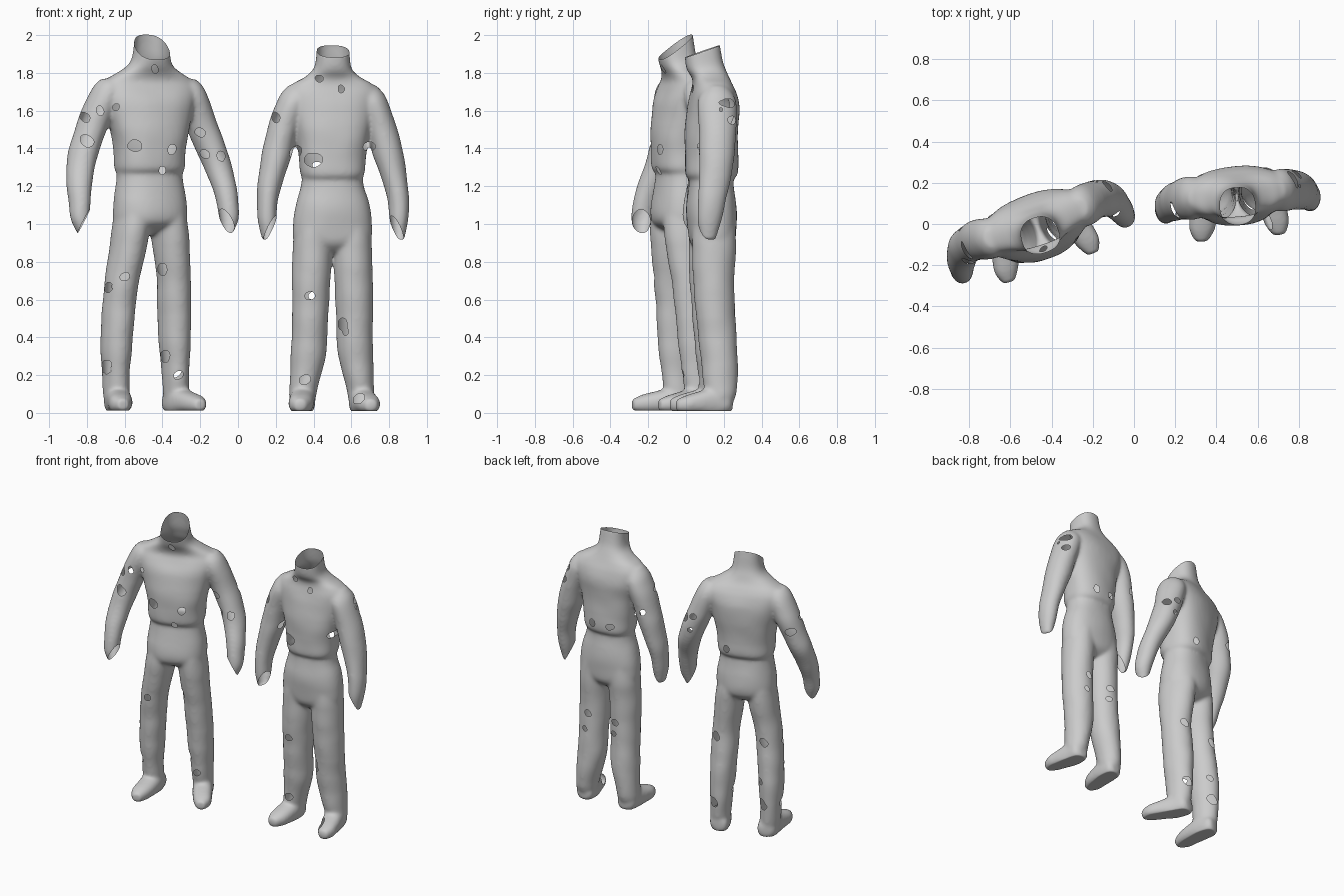
import bpy, bmesh, math
from mathutils import Vector, Matrix, noise


def spline(rows, n=5):
    # Catmull-Rom through rows of numbers
    out = []
    for i in range(len(rows) - 1):
        p = [rows[max(0, min(len(rows) - 1, i + k))] for k in (-1, 0, 1, 2)]
        for j in range(n):
            t = j / n
            out.append([0.5 * (2*b + (c-a)*t + (2*a-5*b+4*c-d)*t*t + (3*b-a-3*c+d)*t**3)
                        for a, b, c, d in zip(*p)])
    return out + [list(rows[-1])]


def loft(bm, rows, side=1, axis='Z', power=1.0, seg=40, sway=0.0):
    # rows: centre x, y, z, half width, half depth (or half height along Y)
    rings = []
    for x, y, z, a, b in spline(rows):
        ring = []
        for k in range(seg):
            c, s = math.cos(2*math.pi*k/seg), math.sin(2*math.pi*k/seg)
            u = math.copysign(abs(c)**power, c) * a
            v = math.copysign(abs(s)**power, s) * b
            o = Vector((u, v, 0)) if axis == 'Z' else Vector((u, 0, v))
            p = Vector((x, y, z)) + o
            p.x = p.x * side - sway * max(0, math.sin(math.pi * min(z, 0.9) / 0.9))
            ring.append(bm.verts.new(p))
        rings.append(ring)
    for r, q in zip(rings, rings[1:]):
        for k in range(seg):
            bm.faces.new((r[k], r[(k+1) % seg], q[(k+1) % seg], q[k]))
    bm.faces.new(rings[0])
    bm.faces.new(rings[-1])


def cut(bm, co, no, keep=lambda f: True):
    faces = [f for f in bm.faces if keep(f)]
    geom = list({v for f in faces for v in f.verts}) + list({e for f in faces for e in f.edges}) + faces
    bmesh.ops.bisect_plane(bm, geom=geom, plane_co=co, plane_no=no, clear_outer=True)


def suit(name, torso, hips, leg, arm, foot, collar, cuff, turn, place, holes, sway=0.0):
    bm = bmesh.new()
    loft(bm, torso, power=0.82)
    loft(bm, hips, power=0.88)
    for s in (-1, 1):
        loft(bm, leg, s, sway=sway)
        loft(bm, arm, s)
        loft(bm, foot, s, 'Y', 0.85)
    bmesh.ops.recalc_face_normals(bm, faces=bm.faces)
    me = bpy.data.meshes.new(name)
    bm.to_mesh(me)
    bm.free()
    ob = bpy.data.objects.new(name, me)
    bpy.context.collection.objects.link(ob)
    # fuse the parts into one cloth skin
    mod = ob.modifiers.new("fuse", 'REMESH')
    mod.mode = 'VOXEL'
    mod.voxel_size = 0.009
    dg = bpy.context.evaluated_depsgraph_get()
    fused = bpy.data.meshes.new_from_object(ob.evaluated_get(dg))
    ob.modifiers.clear()
    ob.data = fused
    fused.name = name
    bm = bmesh.new()
    bm.from_mesh(fused)
    for _ in range(9):
        bmesh.ops.smooth_vert(bm, verts=bm.verts, factor=0.5, use_axis_x=True, use_axis_y=True, use_axis_z=True)
    # soft cloth folds and flat soles
    bm.normal_update()
    for v in bm.verts:
        q = Vector((v.co.x*7, v.co.y*7, v.co.z*8))
        v.co += v.normal * noise.noise(q) * 0.004
        v.co.z = max(v.co.z, 0.0)
    # collar and cuff openings
    cut(bm, *collar)
    for s in (-1, 1):
        cut(bm, (s*cuff[0], cuff[1], cuff[2]), (-0.8*s, -0.35, -0.45),
            lambda f: f.calc_center_median().x*s > 0.27 and 0.85 < f.calc_center_median().z < 1.13)
    bmesh.ops.transform(bm, matrix=Matrix.Translation(place) @ Matrix.Rotation(math.radians(turn), 4, 'Z'), verts=bm.verts)
    bm.normal_update()
    # torn holes: side (-1 front, 1 back), x, z, radius
    dead = set()
    for f in bm.faces:
        c = f.calc_center_median()
        for d, x, z, r in holes:
            dx, dz = (c.x-x), (c.z-z)
            if abs(dx) < 2*r and abs(dz) < 2*r and f.normal.y*d > 0.1:
                w = 0.95 + 0.14*math.sin(2*math.atan2(dz, dx) + 20*x)
                if math.hypot(dx, dz) < r*w:
                    dead.add(f)
    bmesh.ops.delete(bm, geom=list(dead), context='FACES')
    # tidy the torn edges
    for _ in range(4):
        new = {}
        for v in bm.verts:
            if v.is_boundary:
                n = [e.other_vert(v).co for e in v.link_edges if e.is_boundary]
                if len(n) == 2:
                    new[v] = v.co*0.5 + (n[0]+n[1])*0.25
        for v, c in new.items():
            v.co = c
    for f in bm.faces:
        f.smooth = True
    bm.to_mesh(fused)
    bm.free()


# taller suit, turned to one side, arms held away
suit("tall_suit",
     torso=[(0, -.02, 1.255, .172, .125), (0, -.022, 1.285, .186, .15), (0, -.022, 1.38, .19, .155), (0, -.015, 1.5, .213, .16),
            (0, -.003, 1.62, .25, .152), (0, .005, 1.7, .278, .125), (0, .003, 1.745, .25, .105), (0, -.015, 1.785, .178, .098),
            (0, -.035, 1.83, .116, .102), (0, -.055, 1.90, .094, .1), (0, -.07, 2.06, .084, .092)],
     hips=[(0, -.02, 1.34, .172, .12), (0, -.022, 1.22, .178, .132), (0, -.025, 1.1, .195, .15), (0, -.025, 1.0, .195, .145),
           (0, -.015, .95, .16, .09), (0, -.01, .93, .1, .04)],
     leg=[(.09, -.025, 1.1, .09, .125), (.105, -.025, .98, .097, .135), (.12, -.025, .86, .095, .125), (.145, -.018, .7, .089, .108),
          (.155, -.002, .54, .087, .105), (.163, .01, .38, .083, .106), (.167, .02, .2, .07, .095), (.167, .025, .08, .067, .08), (.167, .02, .03, .055, .06)],
     arm=[(.215, .005, 1.755, .05, .05), (.225, .005, 1.72, .075, .085), (.25, .01, 1.65, .085, .102), (.31, .02, 1.5, .086, .095),
          (.37, 0, 1.34, .079, .087), (.403, -.05, 1.2, .067, .076), (.414, -.085, 1.1, .057, .068), (.415, -.105, 1.01, .05, .056), (.4, -.115, .925, .028, .034)],
     foot=[(.155, .105, .04, .03, .035), (.16, .08, .045, .06, .06), (.168, 0, .05, .068, .078), (.19, -.09, .044, .068, .06),
           (.21, -.165, .037, .06, .048), (.217, -.225, .03, .03, .03)],
     collar=((0, -.15, 1.855), (0, -.6, .8)), cuff=(.386, -.09, 1.01),
     turn=19, place=(-.475, .0, .012), sway=.012,
     holes=[(-1, -.81, 1.565, .028), (-1, -.73, 1.6, .024), (-1, -.645, 1.62, .02), (-1, -.80, 1.44, .036), (-1, -.545, 1.415, .036),
            (-1, -.35, 1.395, .026), (-1, -.20, 1.485, .028), (-1, -.175, 1.37, .026), (-1, -.09, 1.36, .026), (-1, -.4, 1.285, .022),
            (-1, -.685, .665, .026), (-1, -.6, .72, .026), (-1, -.40, .76, .03), (-1, -.695, .245, .034), (-1, -.385, .30, .03),
            (-1, -.315, .2, .026), (-1, -.44, 1.82, .022), (1, -.13, 1.5, .026), (1, -.2, 1.53, .024), (1, -.18, 1.43, .02),
            (1, -.82, 1.5, .03), (1, -.33, .68, .03), (1, -.64, .68, .03), (1, -.33, .22, .034), (1, -.64, .24, .036),
            (1, -.62, .4, .022), (1, -.42, 1.33, .026)])

# shorter suit, facing forward, arms lower
suit("short_suit",
     torso=[(0, 0, 1.225, .15, .115), (0, 0, 1.255, .17, .137), (0, 0, 1.35, .178, .14), (0, 0, 1.5, .2, .14),
            (0, .01, 1.6, .23, .137), (0, .01, 1.68, .25, .12), (0, .005, 1.73, .215, .104), (0, -.005, 1.765, .15, .098),
            (0, -.025, 1.805, .105, .103), (0, -.04, 1.86, .09, .1), (0, -.06, 2.0, .082, .09)],
     hips=[(0, 0, 1.32, .158, .115), (0, 0, 1.2, .165, .118), (0, 0, 1.1, .193, .13), (0, .003, 1.0, .21, .13),
           (0, .005, .9, .205, .12), (0, .005, .85, .16, .08), (0, .005, .83, .1, .04)],
     leg=[(.095, .005, 1.0, .1, .115), (.105, .005, .88, .104, .118), (.113, .003, .7, .103, .11), (.118, .012, .5, .096, .104),
          (.125, .028, .3, .093, .1), (.148, .035, .14, .076, .09), (.155, .035, .07, .07, .078), (.155, .03, .03, .055, .06)],
     arm=[(.185, .01, 1.725, .05, .05), (.2, .01, 1.68, .075, .085), (.218, .01, 1.62, .083, .105), (.26, .01, 1.5, .083, .1),
          (.3, 0, 1.34, .08, .093), (.335, -.015, 1.2, .065, .083), (.349, -.03, 1.1, .056, .074), (.35, -.042, 1.0, .048, .062), (.346, -.047, .905, .03, .038)],
     foot=[(.15, .1, .04, .03, .035), (.155, .075, .045, .06, .06), (.158, 0, .05, .068, .078), (.172, -.085, .044, .068, .06),
           (.183, -.15, .037, .06, .048), (.19, -.205, .03, .03, .03)],
     collar=((0, -.145, 1.87), (0, -.33, .94)), cuff=(.323, -.045, .985),
     turn=5, place=(.5, .135, .01),
     holes=[(-1, .2, 1.565, .026), (-1, .4, 1.34, .045), (-1, .305, 1.38, .034), (-1, .695, 1.41, .03), (-1, .545, 1.715, .022),
            (-1, .43, 1.77, .022), (-1, .38, .62, .026), (-1, .555, .47, .03), (-1, .57, .43, .02),
            (-1, .355, .175, .03), (-1, .64, .075, .03), (1, .77, 1.64, .026), (1, .82, 1.61, .022), (1, .79, 1.55, .024),
            (1, .55, 1.31, .026), (1, .42, 1.31, .026), (1, .2, 1.45, .022), (1, .4, .62, .026), (1, .6, .64, .026),
            (1, .41, .54, .022), (1, .62, .53, .02)])
